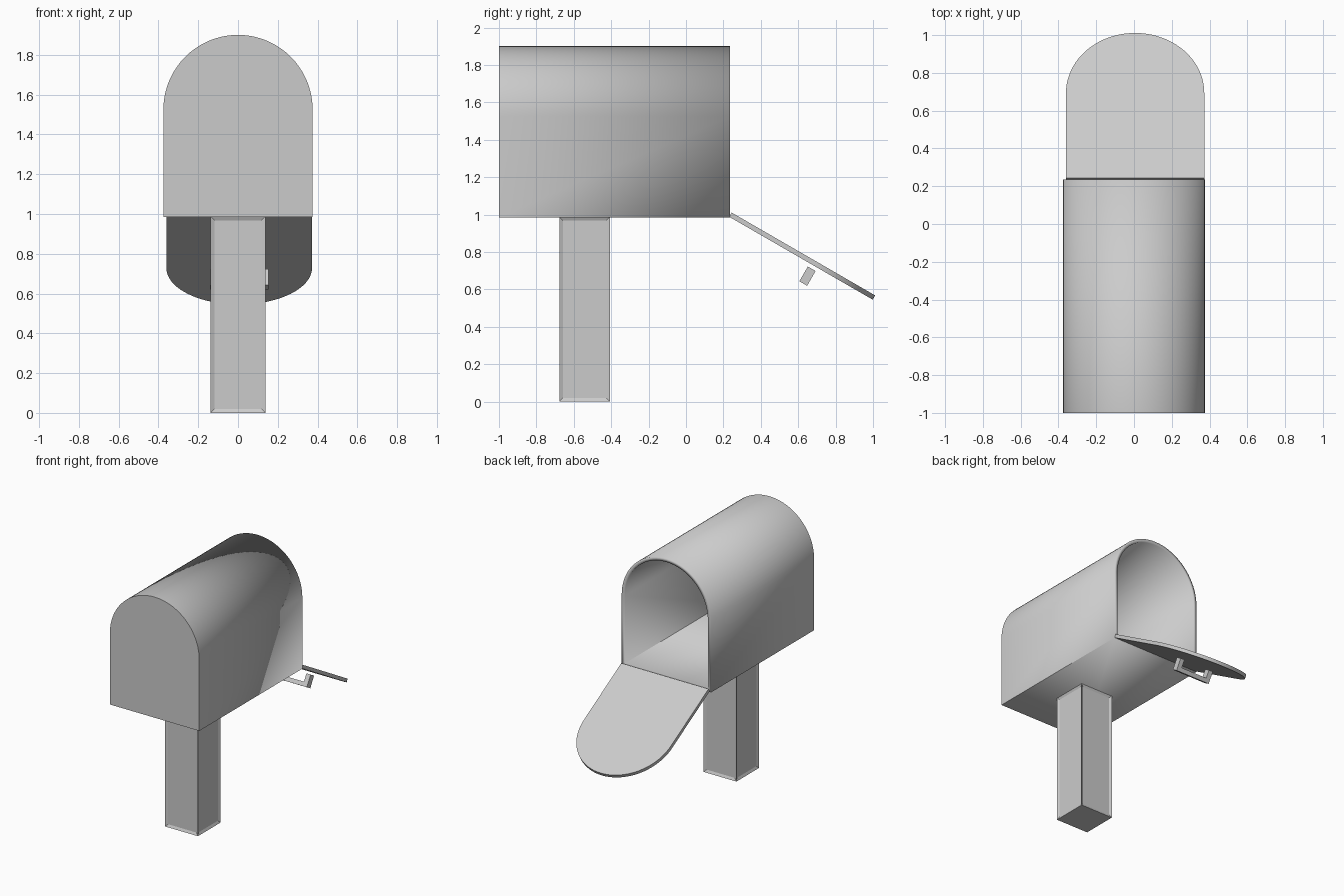
import bpy, bmesh, math
from mathutils import Matrix, Vector

if "Cube" in bpy.data.objects:
    bpy.data.objects.remove(bpy.data.objects["Cube"])


def arch(half, straight, segs=40):
    """Outline of a flat-bottomed shape with a half-round top."""
    arc = [(half * math.cos(math.pi * i / segs),
            straight + half * math.sin(math.pi * i / segs)) for i in range(segs + 1)]
    return [(-half, 0), (half, 0)] + arc


def finish(bm, name, smooth=False):
    bmesh.ops.recalc_face_normals(bm, faces=bm.faces)
    mesh = bpy.data.meshes.new(name)
    bm.to_mesh(mesh)
    bm.free()
    obj = bpy.data.objects.new(name, mesh)
    bpy.context.collection.objects.link(obj)
    if smooth:
        bpy.ops.object.select_all(action='DESELECT')
        obj.select_set(True)
        bpy.context.view_layer.objects.active = obj
        bpy.ops.object.shade_smooth_by_angle(angle=math.radians(30))
    return obj


def loft(bm, outline, to_a, to_b):
    """Closed prism between two placements of one outline."""
    a = [bm.verts.new(to_a(u, v)) for u, v in outline]
    b = [bm.verts.new(to_b(u, v)) for u, v in outline]
    n = len(a)
    for i in range(n):
        j = (i + 1) % n
        bm.faces.new((a[i], a[j], b[j], b[i]))
    return bm.faces.new(a), bm.faces.new(b)


def box(bm, lo, hi, matrix=Matrix()):
    lo, hi = Vector(lo), Vector(hi)
    size = Matrix.Diagonal((hi - lo).to_4d())
    size[3][3] = 1
    bmesh.ops.create_cube(bm, size=1, matrix=matrix @ Matrix.Translation((lo + hi) / 2) @ size)


# Box shell: closed at the front, open at the back
BASE, BACK = 0.985, 0.235
bm = bmesh.new()
front, back = loft(bm, arch(0.375, 0.54),
                   lambda u, v: (u, -1.0, BASE + v),
                   lambda u, v: (u, BACK, BASE + v))
bmesh.ops.recalc_face_normals(bm, faces=bm.faces)
bmesh.ops.delete(bm, geom=[back], context='FACES_ONLY')
mailbox = finish(bm, "mailbox_shell", True)
shell = mailbox.modifiers.new("wall", 'SOLIDIFY')
shell.thickness = 0.027
shell.offset = -1
shell.use_even_offset = True

# Door frame of reference: x across, y along the door, z up from its underside
hinge = Matrix.Translation((0.006, 0.231, 0.988)) @ Matrix.Rotation(math.radians(-30), 4, 'X')

# Open door
bm = bmesh.new()
loft(bm, arch(0.366, 0.52),
     lambda u, v: hinge @ Vector((u, v, 0)),
     lambda u, v: hinge @ Vector((u, v, 0.026)))
finish(bm, "door", True)

# Door handle: grip with two legs
bm = bmesh.new()
box(bm, (-0.147, 0.497, -0.111), (0.147, 0.545, -0.08), hinge)
for s in (-1, 1):
    x = sorted((s * 0.147, s * 0.112))
    box(bm, (x[0], 0.497, -0.08), (x[1], 0.545, -0.02), hinge)
finish(bm, "door_handle")

# Post with shallow sunken panels on its sides
bm = bmesh.new()
box(bm, (-0.138, -0.677, 0), (0.138, -0.407, BASE + 0.002))
bm.normal_update()
sides = [f for f in bm.faces if abs(f.normal.z) < 0.5]
bmesh.ops.inset_individual(bm, faces=sides, thickness=0.027, depth=-0.009)
finish(bm, "post")
